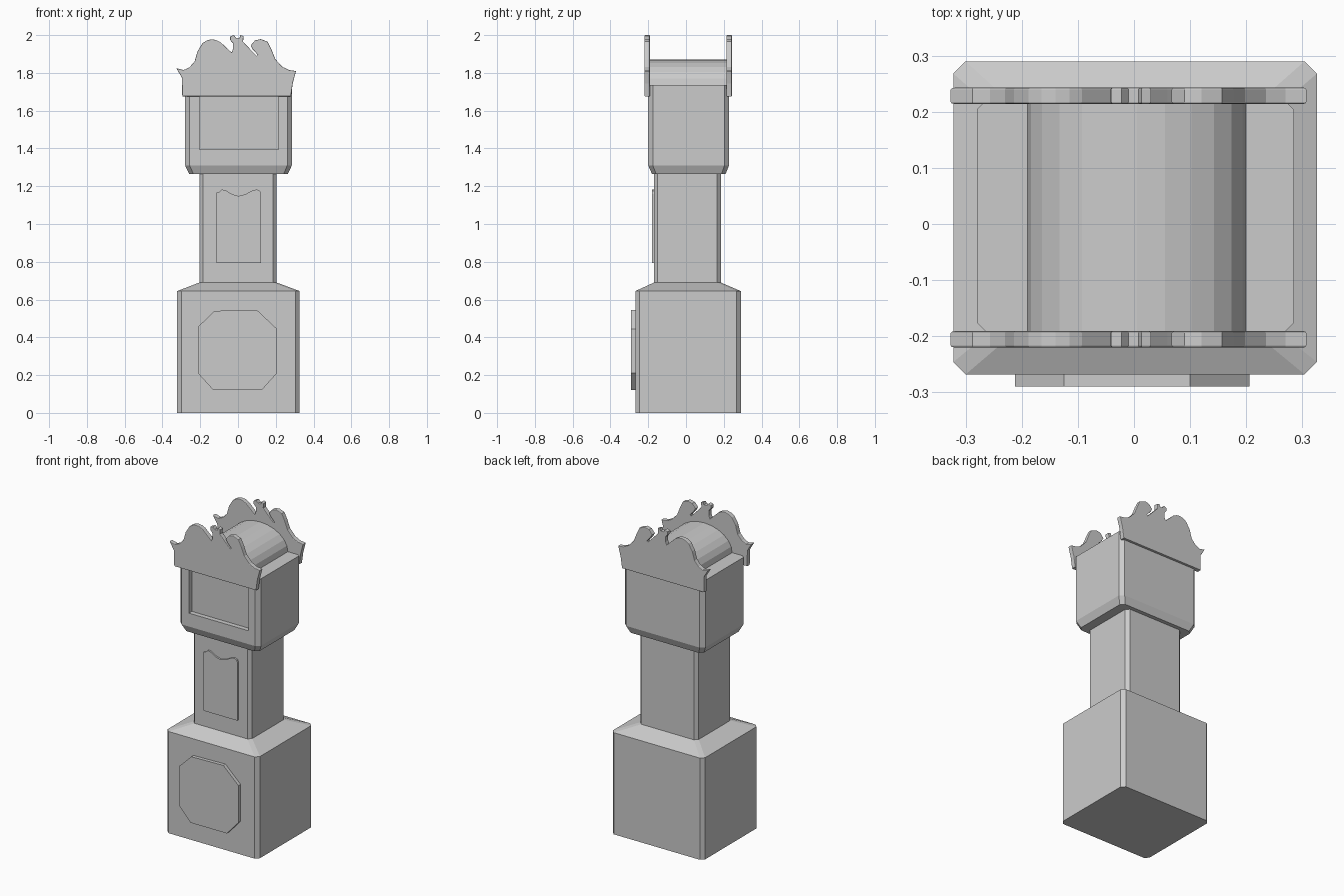
import bpy, bmesh, math

if "Cube" in bpy.data.objects:
    bpy.data.objects.remove(bpy.data.objects["Cube"])


def finish(name, bm):
    bmesh.ops.recalc_face_normals(bm, faces=bm.faces[:])
    me = bpy.data.meshes.new(name)
    bm.to_mesh(me)
    bm.free()
    ob = bpy.data.objects.new(name, me)
    bpy.context.collection.objects.link(ob)
    return ob


def ring(x0, x1, y0, y1, c):
    """Rectangle with cut corners."""
    return [(x0 + c, y0), (x1 - c, y0), (x1, y0 + c), (x1, y1 - c),
            (x1 - c, y1), (x0 + c, y1), (x0, y1 - c), (x0, y0 + c)]


def loft(levels):
    """Stack of cut-corner rings: (x0, x1, y0, y1, cut, z)."""
    bm = bmesh.new()
    rings = [[bm.verts.new((x, y, l[5])) for x, y in ring(*l[:5])] for l in levels]
    for a, b in zip(rings, rings[1:]):
        for i in range(8):
            j = (i + 1) % 8
            bm.faces.new((a[i], a[j], b[j], b[i]))
    bm.faces.new(rings[0][::-1])
    bm.faces.new(rings[-1])
    return bm


def board(name, pts, y0, y1, bevel=0.0):
    """Extrude an x-z outline along y, optionally rounding both rims."""
    bm = bmesh.new()
    f = [bm.verts.new((x, y0, z)) for x, z in pts]
    b = [bm.verts.new((x, y1, z)) for x, z in pts]
    caps = [bm.faces.new(f), bm.faces.new(b[::-1])]
    for i in range(len(pts)):
        j = (i + 1) % len(pts)
        bm.faces.new((f[i], b[i], b[j], f[j]))
    bmesh.ops.recalc_face_normals(bm, faces=bm.faces[:])
    if bevel:
        rim = [e for c in caps for e in c.edges]
        bmesh.ops.bevel(bm, geom=rim, offset=bevel, segments=2, profile=0.5,
                        affect='EDGES', clamp_overlap=True)
    return finish(name, bm)


# Plinth with sloped shoulder, and trunk
finish("base", loft([(-.322, .326, -.268, .29, .022, 0),
                     (-.322, .326, -.268, .29, .022, .645),
                     (-.205, .205, -.17, .185, .02, .69)]))
finish("trunk", loft([(-.205, .205, -.17, .185, .02, .68),
                      (-.205, .205, -.17, .185, .02, 1.28)]))

# Hood with recessed dial window
bm = loft([(-.258, .264, -.18, .21, .022, 1.265),
           (-.28, .285, -.2, .228, .024, 1.31),
           (-.28, .285, -.2, .228, .024, 1.735)])
bm.normal_update()
front = min((f for f in bm.faces if abs(f.normal.y) > .99),
            key=lambda f: f.calc_center_median().y)
bmesh.ops.inset_individual(bm, faces=[front], thickness=.02)
mid = front.calc_center_median()
for v in front.verts:
    v.co.x = -.205 if v.co.x < mid.x else .215
    v.co.z = 1.395 if v.co.z < mid.z else 1.685
pushed = bmesh.ops.extrude_discrete_faces(bm, faces=[front])["faces"]
for v in pushed[0].verts:
    v.co.y += .03
finish("hood", bm)

# Barrel roof
arc = [(.005 + .195 * math.cos(math.radians(a)), 1.735 + .137 * math.sin(math.radians(a)))
       for a in range(0, 181, 15)]
board("barrel_roof", arc, -.2, .22)

# Scrolled crest boards, front and back
crest = [(-.295, 1.676), (-.297, 1.775), (-.327, 1.825), (-.288, 1.815), (-.257, 1.83),
         (-.23, 1.86), (-.214, 1.915), (-.188, 1.957), (-.165, 1.972), (-.14, 1.978),
         (-.115, 1.974), (-.093, 1.963), (-.034, 1.908), (-.027, 1.925), (-.027, 1.957),
         (-.042, 1.975), (-.041, 1.993), (-.022, 2.0), (-.01, 1.985), (.008, 1.985),
         (.013, 2.0), (.03, 1.995), (.027, 1.965), (.06, 1.93), (.1, 1.89),
         (.104, 1.896), (.078, 1.925), (.067, 1.945), (.09, 1.972), (.12, 1.979),
         (.157, 1.965), (.177, 1.925), (.198, 1.872), (.235, 1.832), (.27, 1.815),
         (.307, 1.81), (.29, 1.745), (.28, 1.676)]
board("front_crest", crest, -.22, -.191, .005)
board("back_crest", crest, .214, .243, .005)

# Trunk door with wavy top
door = [(-.115, .793), (.123, .793), (.123, 1.16), (.117, 1.175), (.1, 1.183), (.078, 1.178),
        (.04, 1.158), (.003, 1.148), (-.032, 1.158), (-.065, 1.178), (-.085, 1.183),
        (-.098, 1.17), (-.115, 1.165)]
board("trunk_door", door, -.181, -.16)

# Octagonal plinth panel
panel = [(-.125, .54), (.1, .545), (.206, .445), (.206, .21), (.125, .12),
         (-.13, .12), (-.212, .21), (-.212, .455)]
board("base_panel", panel, -.29, -.26)
